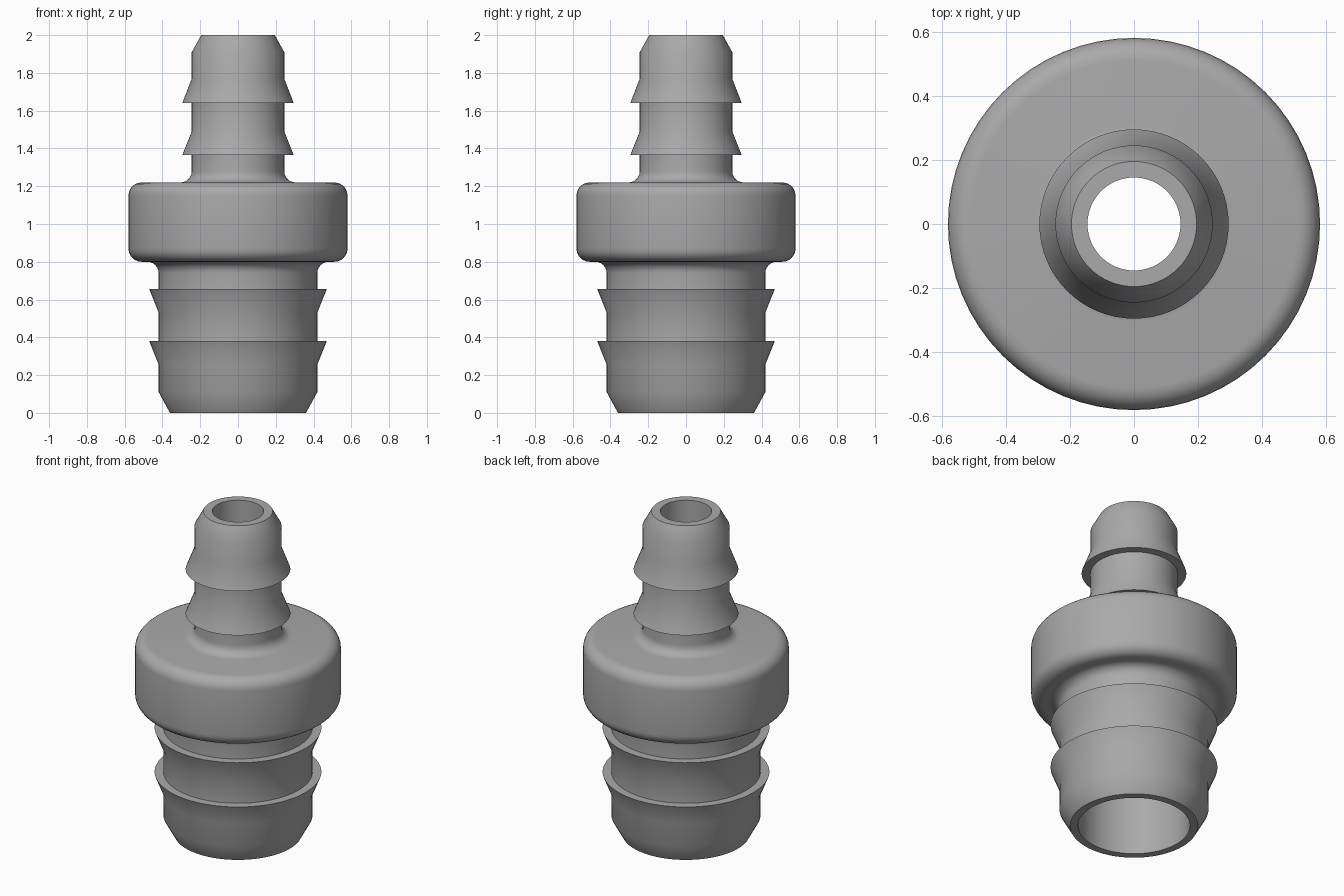
import bpy, bmesh, math

if "Cube" in bpy.data.objects:
    bpy.data.objects.remove(bpy.data.objects["Cube"])

SIDES = 64

grey = bpy.data.materials.new("plain grey")
grey.diffuse_color = (0.4, 0.4, 0.4, 1)
grey.use_nodes = True
grey.node_tree.nodes["Principled BSDF"].inputs["Base Color"].default_value = grey.diffuse_color


def arc(r, z, radius, start, end, steps=6):
    """Points of a rounded corner around the centre (r, z)."""
    angles = [math.radians(start + (end - start) * i / steps) for i in range(steps + 1)]
    return [(r + radius * math.cos(a), z + radius * math.sin(a)) for a in angles]


# Large hose end: chamfered tip and two barbs
profile = [(0.36, 0), (0.42, 0.11), (0.42, 0.255), (0.47, 0.38), (0.42, 0.38),
           (0.42, 0.53), (0.47, 0.655), (0.42, 0.655)]
# Flange with filleted roots and rounded rims
profile += arc(0.48, 0.74, 0.06, 180, 90)
profile += arc(0.51, 0.87, 0.07, -90, 0)
profile += arc(0.51, 1.15, 0.07, 0, 90)
profile += arc(0.305, 1.28, 0.06, 270, 180)
# Small hose end: two barbs and chamfered tip
profile += [(0.245, 1.365), (0.295, 1.365), (0.245, 1.49), (0.245, 1.64),
            (0.295, 1.64), (0.245, 1.77), (0.245, 1.91), (0.195, 2.0)]
# Stepped bore, narrow at the top and wide at the bottom
profile += [(0.145, 2.0), (0.145, 1.15), (0.315, 0.87), (0.315, 0)]

# Revolve the closed profile
bm = bmesh.new()
rings = []
for r, z in profile:
    rings.append([bm.verts.new((r * math.cos(2 * math.pi * i / SIDES),
                                r * math.sin(2 * math.pi * i / SIDES), z))
                  for i in range(SIDES)])
for k, ring in enumerate(rings):
    above = rings[(k + 1) % len(rings)]
    for i in range(SIDES):
        j = (i + 1) % SIDES
        bm.faces.new((ring[i], ring[j], above[j], above[i]))
bmesh.ops.recalc_face_normals(bm, faces=bm.faces)

mesh = bpy.data.meshes.new("hose_fitting")
bm.to_mesh(mesh)
bm.free()
mesh.materials.append(grey)
fitting = bpy.data.objects.new("hose_fitting", mesh)
bpy.context.collection.objects.link(fitting)

# Smooth shading with crisp barb edges
bpy.context.view_layer.objects.active = fitting
fitting.select_set(True)
bpy.ops.object.shade_smooth_by_angle(angle=math.radians(30))
